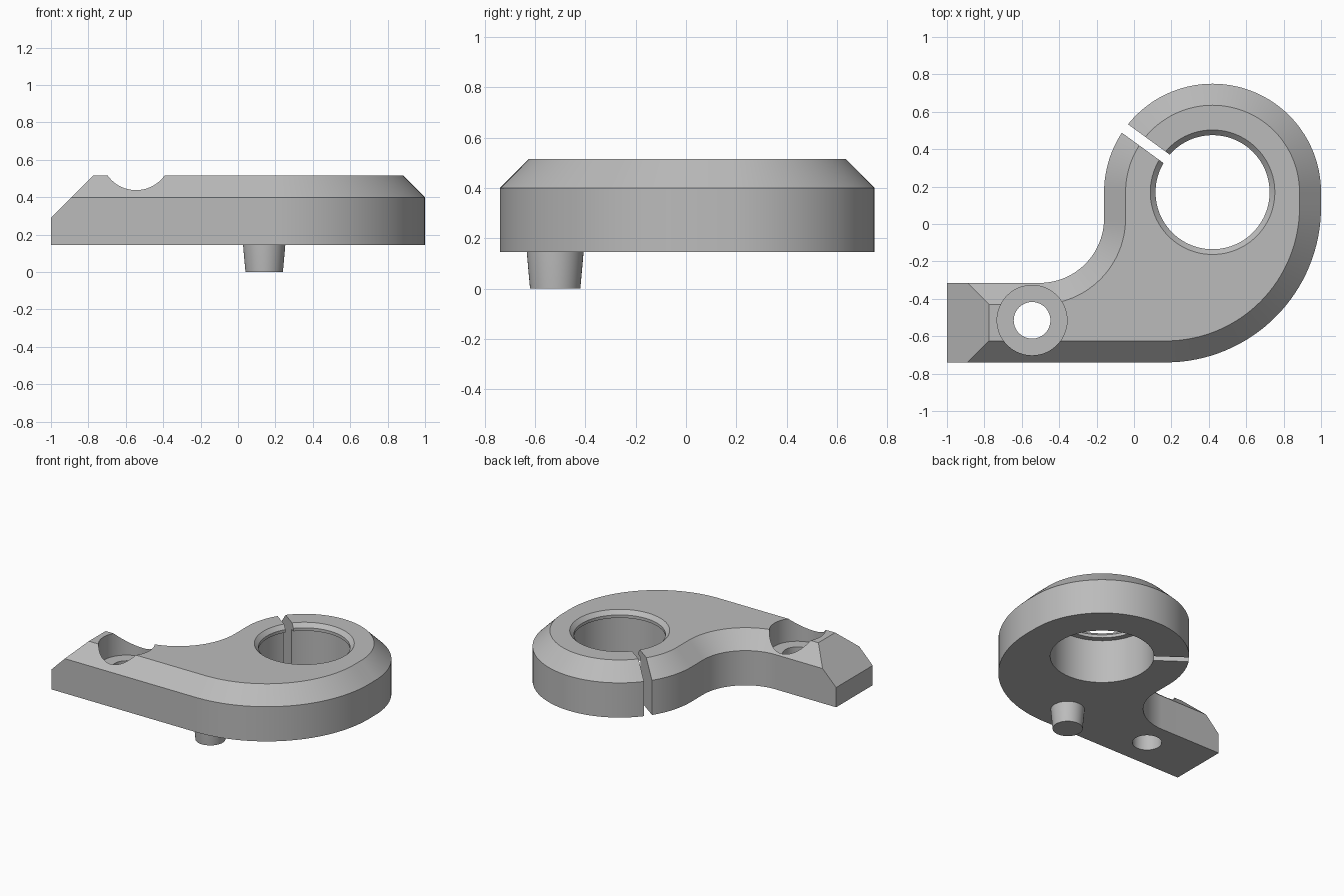
import bpy
import bmesh
from math import sin, cos, pi, radians
from mathutils import Matrix

cube = bpy.data.objects.get("Cube")
if cube:
    bpy.data.objects.remove(cube, do_unlink=True)

BASE, SHOULDER, TOP = 0.145, 0.40, 0.515
BEVEL = TOP - SHOULDER
RING = (0.42, 0.17)
SCREW = (-0.545, -0.515)
PEG = (0.14, -0.52)

grey = bpy.data.materials.new("plain grey")
grey.use_nodes = True
GREY = (0.5, 0.5, 0.5, 1)
grey.diffuse_color = GREY
grey.node_tree.nodes["Principled BSDF"].inputs["Base Color"].default_value = GREY


def finish(name, bm):
    bmesh.ops.recalc_face_normals(bm, faces=bm.faces)
    mesh = bpy.data.meshes.new(name)
    bm.to_mesh(mesh)
    bm.free()
    obj = bpy.data.objects.new(name, mesh)
    mesh.materials.append(grey)
    bpy.context.collection.objects.link(obj)
    return obj


def loft(name, loops):
    """Closed solid through a stack of equal-length loops."""
    bm = bmesh.new()
    rows = [[bm.verts.new(p) for p in loop] for loop in loops]
    for low, high in zip(rows, rows[1:]):
        for i in range(len(low)):
            j = (i + 1) % len(low)
            bm.faces.new((low[i], low[j], high[j], high[i]))
    bm.faces.new(rows[0][::-1])
    bm.faces.new(rows[-1])
    return finish(name, bm)


def lathe(name, centre, profile, sides=96):
    """Solid of revolution from (radius, height) pairs."""
    turn = [2 * pi * i / sides for i in range(sides)]
    return loft(name, [[(centre[0] + r * cos(a), centre[1] + r * sin(a), z)
                        for a in turn] for r, z in profile])


def box(name, size, matrix):
    bm = bmesh.new()
    bmesh.ops.create_cube(bm, size=1)
    bmesh.ops.scale(bm, vec=size, verts=bm.verts)
    bmesh.ops.transform(bm, matrix=matrix, verts=bm.verts)
    return finish(name, bm)


def arc(cx, cy, r, start, end, steps):
    angles = [radians(start + (end - start) * i / steps) for i in range(steps + 1)]
    return [(cx + r * cos(a), cy + r * sin(a)) for a in angles]


def outline(inset, z):
    """Arm and ring contour, moved inwards by inset."""
    low, high = -0.74 + inset, -0.315 - inset
    pts = [(-1, low)]
    pts += arc(0.17, 0.09, 0.83 - inset, -90, 0, 32)
    pts += arc(*RING, 0.58 - inset, 0, 180, 56)
    pts += arc(-0.505, 0.03, 0.345 + inset, 0, -90, 28)
    pts += [(-1, high)]
    return [(x, y, z) for x, y in pts]


# Body with a sloped top border
body = loft("clamp_arm", [outline(0, BASE), outline(0, SHOULDER), outline(BEVEL, TOP)])

# Ring bore with an inner lip, and the stepped screw hole
cutters = [
    lathe("bore_cutter", RING, [(0.345, 0.1), (0.345, 0.465), (0.305, 0.465),
                                (0.305, 0.487), (0.333, TOP), (0.333, 0.6)]),
    lathe("screw_cutter", SCREW, [(0.098, 0.1), (0.098, 0.345),
                                  (0.187, 0.345), (0.187, 0.6)]),
]

# Slit through the ring wall
cutters.append(box("slit_cutter", (0.5, 0.056, 1),
                   Matrix.Translation((*RING, 0.4)) @ Matrix.Rotation(radians(144), 4, "Z")
                   @ Matrix.Translation((0.47, 0, 0))))

# Slanted end of the arm
cutters.append(box("end_cutter", (1, 2, 1),
                   Matrix.Translation((-1, -0.5, 0.29)) @ Matrix.Rotation(radians(-45), 4, "Y")
                   @ Matrix.Translation((0, 0, 0.5))))

bpy.context.view_layer.objects.active = body
for cutter in cutters:
    cutter.hide_render = True
    mod = body.modifiers.new(cutter.name, "BOOLEAN")
    mod.operation = "DIFFERENCE"
    mod.solver = "EXACT"
    mod.object = cutter
    bpy.ops.object.modifier_apply(modifier=mod.name)
    bpy.data.objects.remove(cutter, do_unlink=True)

# Tapered peg underneath
peg = lathe("locating_peg", PEG, [(0.1, 0), (0.113, BASE), (0.113, BASE + 0.01)], 48)

for obj in (body, peg):
    bpy.ops.object.select_all(action="DESELECT")
    obj.select_set(True)
    bpy.context.view_layer.objects.active = obj
    bpy.ops.object.shade_smooth_by_angle(angle=radians(30))
